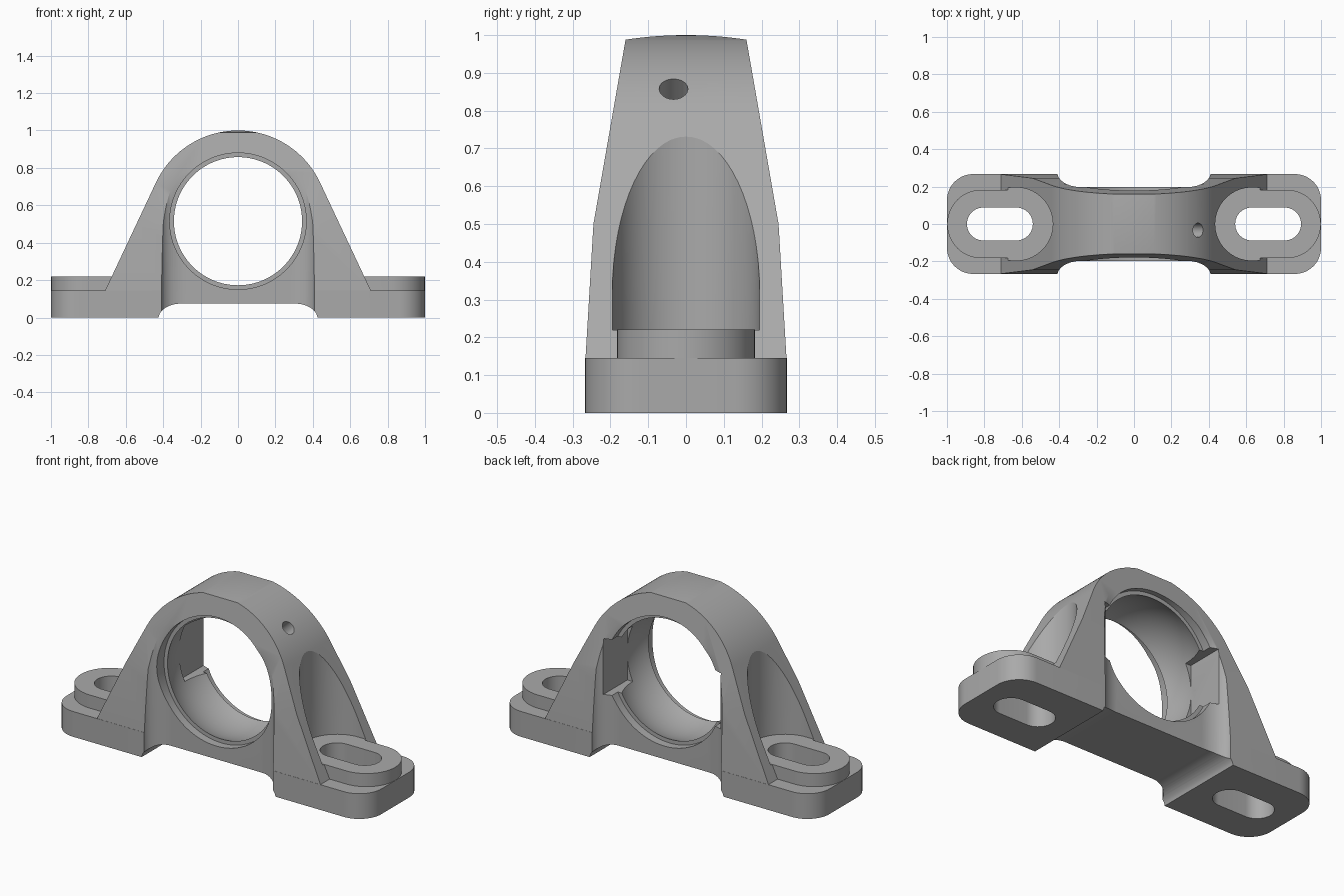
import bpy, bmesh
from math import sin, cos, pi, radians, sqrt, atan2
from mathutils import Matrix, Vector

cube = bpy.data.objects.get("Cube")
if cube:
    bpy.data.objects.remove(cube, do_unlink=True)

CZ = 0.515           # height of the bore axis
ARCH_R = 0.485       # outer radius of the arch
SLOT_X = 0.717       # centre of each mounting slot

metal = bpy.data.materials.new("cast grey metal")
metal.use_nodes = True
metal.diffuse_color = (0.4, 0.4, 0.4, 1)
metal.node_tree.nodes["Principled BSDF"].inputs["Base Color"].default_value = (0.4, 0.4, 0.4, 1)


def arc(cx, cy, rx, ry, a0, a1, n):
    return [(cx + rx * cos(radians(a0 + (a1 - a0) * i / n)),
             cy + ry * sin(radians(a0 + (a1 - a0) * i / n))) for i in range(n + 1)]


def finish(name, bm):
    bmesh.ops.recalc_face_normals(bm, faces=bm.faces)
    mesh = bpy.data.meshes.new(name)
    bm.to_mesh(mesh)
    bm.free()
    obj = bpy.data.objects.new(name, mesh)
    mesh.materials.append(metal)
    bpy.context.collection.objects.link(obj)
    return obj


def prism(name, pts, lo, hi, axis):
    """Extrude a closed outline along the given axis."""
    place = {"x": lambda p, d: (d, p[0], p[1]),
             "y": lambda p, d: (p[0], d, p[1]),
             "z": lambda p, d: (p[0], p[1], d)}[axis]
    bm = bmesh.new()
    face = bm.faces.new([bm.verts.new(place(p, lo)) for p in pts])
    ext = bmesh.ops.extrude_face_region(bm, geom=[face])
    move = Vector(place((0, 0), hi - lo))
    bmesh.ops.translate(bm, vec=move,
                        verts=[v for v in ext["geom"] if isinstance(v, bmesh.types.BMVert)])
    return finish(name, bm)


def combine(target, tool, operation):
    """Apply a boolean and discard the tool."""
    mod = target.modifiers.new("bool", "BOOLEAN")
    mod.object, mod.operation, mod.solver = tool, operation, "EXACT"
    bpy.context.view_layer.objects.active = target
    bpy.ops.object.modifier_apply(modifier=mod.name)
    bpy.data.objects.remove(tool, do_unlink=True)


def stadium(cx, r, straight, n=24):
    return (arc(cx + straight, 0, r, r, -90, 90, n) +
            arc(cx - straight, 0, r, r, 90, 270, n))


def mirrored(half):
    """Close a right-hand outline with its mirror image."""
    return half + [(-x, z) for x, z in reversed(half) if abs(x) > 1e-5]


# Arched body: front outline intersected with the tapered side outline
start = 25.0
half = [(0.71, 0.05), (0.71, 0.145)] + arc(0, CZ, ARCH_R, ARCH_R, start, 90, 36)
housing = prism("bearing_housing", mirrored(half), -0.4, 0.4, "y")
crown_r = 1.07
crown_a = 90 - 8.6
side = [(0.262, 0.05), (0.266, 0.145), (0.245, 0.5)] + \
    arc(0, 1 - crown_r, crown_r, crown_r, crown_a, 90, 10)
combine(housing, prism("side_taper", mirrored(side), -1.2, 1.2, "x"), "INTERSECT")

# Clearance pockets above the bolt bosses
for s in (-1, 1):
    combine(housing, prism("pocket", stadium(s * SLOT_X, 0.195, 0.088, 32), 0.22, 1.2, "z"),
            "DIFFERENCE")

# Base plate with rounded corners
r, w = 0.14, 0.267
plate = []
for k, (sx, sy) in enumerate(((1, 1), (-1, 1), (-1, -1), (1, -1))):
    plate += arc(sx * (1 - r), sy * (w - r), r, r, 90 * k, 90 * k + 90, 12)
combine(housing, prism("base_plate", plate, 0, 0.145, "z"), "UNION")

# Raised bosses and slotted bolt holes
for s in (-1, 1):
    combine(housing, prism("boss", stadium(s * SLOT_X, 0.183, 0.099), 0.05, 0.2205, "z"), "UNION")
    combine(housing, prism("slot", stadium(s * SLOT_X, 0.088, 0.088), -0.5, 0.6, "z"), "DIFFERENCE")

# Relief under the middle of the base
half = [(0.425, -0.2), (0.425, 0)] + arc(0.3, -0.005, 0.125, 0.08, 5, 90, 12)
combine(housing, prism("underside_relief", mirrored(half), -0.5, 0.5, "y"), "DIFFERENCE")

# Recessed centre panels, front and back, with curved ends
for s in (-1, 1):
    half = [(0.41, s * 0.4)] + [(x, s * y) for x, y in arc(0.28, 0.275, 0.13, 0.078, 0, -90, 14)]
    combine(housing, prism("panel_recess", mirrored(half), -0.3, 1.3, "z"), "DIFFERENCE")

# Bore: stepped rims and a spherical seat, spun about the y axis
seat_r = 0.374
seat = [(sqrt(seat_r ** 2 - y * y), y) for y in (0.15 * i / 8 for i in range(-8, 9))]
profile = [(0, -0.5), (0.365, -0.5), (0.365, -0.15)] + seat + \
    [(0.365, 0.15), (0.365, 0.5), (0, 0.5)]
bm = bmesh.new()
verts = [bm.verts.new((x, y, CZ)) for x, y in profile]
edges = [bm.edges.new(pair) for pair in zip(verts, verts[1:])]
bmesh.ops.spin(bm, geom=verts + edges, cent=(0, 0, CZ), axis=(0, 1, 0),
               angle=2 * pi, steps=96, use_merge=True)
bmesh.ops.remove_doubles(bm, verts=bm.verts, dist=1e-5)
combine(housing, finish("bore", bm), "DIFFERENCE")

# Loading notches opening to the back of the bore
notch = [(-0.372, CZ - 0.16), (0.372, CZ - 0.16), (0.372, CZ + 0.16), (-0.372, CZ + 0.16)]
combine(housing, prism("loading_notches", notch, 0, 0.4, "y"), "DIFFERENCE")

# Radial grease hole
bm = bmesh.new()
bmesh.ops.create_cone(bm, cap_ends=True, segments=32, radius1=0.038, radius2=0.038, depth=0.3,
                      matrix=Matrix.Translation((0.32, -0.033, CZ + 0.32)) @
                      Matrix.Rotation(pi / 4, 4, "Y"))
combine(housing, finish("grease_hole", bm), "DIFFERENCE")

# Smooth shading with sharp edges kept
bpy.ops.object.select_all(action="DESELECT")
housing.select_set(True)
bpy.context.view_layer.objects.active = housing
bpy.ops.object.shade_smooth_by_angle(angle=radians(25))
